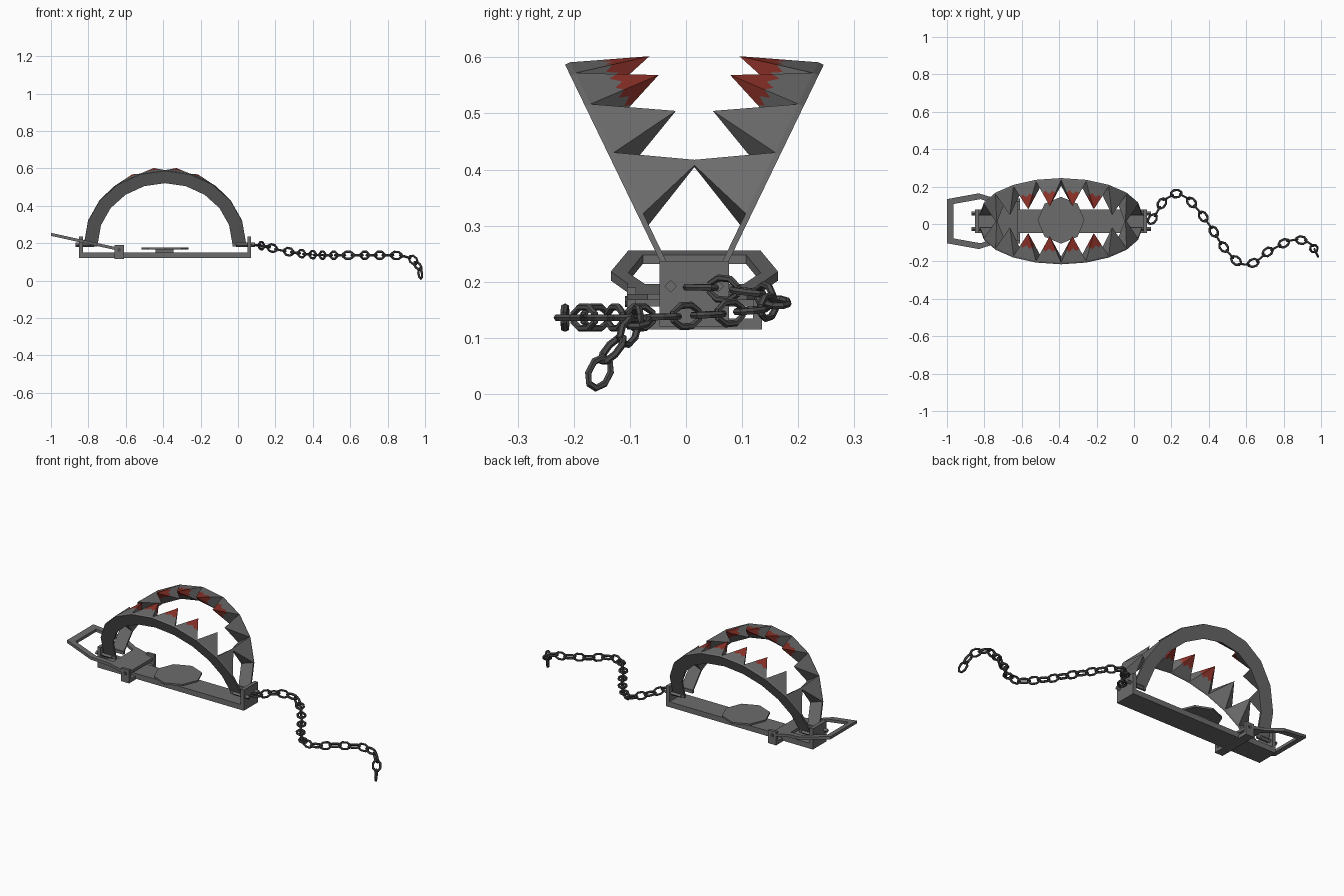
import bpy, bmesh, math
from mathutils import Vector, Matrix

if "Cube" in bpy.data.objects:
    bpy.data.objects.remove(bpy.data.objects["Cube"])

MID = 0.015      # y of the long axis
CX = -0.39       # x of the jaw centre


def material(name, colour):
    m = bpy.data.materials.new(name)
    m.use_nodes = True
    m.diffuse_color = (*colour, 1)
    m.node_tree.nodes["Principled BSDF"].inputs["Base Color"].default_value = (*colour, 1)
    return m


steel = material("steel_grey", (0.15, 0.15, 0.15))
iron = material("dark_iron", (0.07, 0.07, 0.07))
blood = material("dried_red", (0.27, 0.032, 0.022))


def finish(name, bm, *mats):
    bmesh.ops.recalc_face_normals(bm, faces=bm.faces)
    mesh = bpy.data.meshes.new(name)
    bm.to_mesh(mesh)
    bm.free()
    for m in mats:
        mesh.materials.append(m)
    obj = bpy.data.objects.new(name, mesh)
    bpy.context.collection.objects.link(obj)
    return obj


def box(name, x, y, z, mat=steel):
    bm = bmesh.new()
    bmesh.ops.create_cube(bm, size=1)
    for v in bm.verts:
        v.co = [lo + (hi - lo) * (c + 0.5) for c, (lo, hi) in zip(v.co, (x, y, z))]
    return finish(name, bm, mat)


def cylinder(name, radius, depth, sides, matrix, mat=steel):
    bm = bmesh.new()
    bmesh.ops.create_cone(bm, cap_ends=True, segments=sides, radius1=radius,
                          radius2=radius, depth=depth, matrix=matrix)
    return finish(name, bm, mat)


# Base bar with upright end plates
HALF = 0.062
across = (MID - HALF, MID + HALF)
box("base_bar", (-0.85, 0.07), across, (0.12, 0.15))
for side, x in (("right", -0.85), ("left", 0.05)):
    box("end_plate_" + side, (x, x + 0.02), across, (0.12, 0.237))

# Cross bar and its upturned brackets
box("cross_bar", (-0.66, -0.61), (MID - 0.12, MID + 0.12), (0.115, 0.135))
for side, s in (("front", -1), ("back", 1)):
    ys = sorted((MID + s * 0.104, MID + s * 0.12))
    box("bracket_" + side, (-0.66, -0.61), ys, (0.115, 0.19))
    cylinder("bracket_bolt_" + side, 0.01, 0.006, 8,
             Matrix.Translation((-0.635, MID + s * 0.121, 0.165))
             @ Matrix.Rotation(math.pi / 2, 4, 'X'), iron)

# Trigger pan
cylinder("trigger_pan", 0.125, 0.01, 8, Matrix.Translation((CX, MID + 0.005, 0.173)))
box("pan_support", (-0.44, -0.345), (MID - 0.045, MID + 0.045), (0.148, 0.17))


# Sloping spring handle: open loop plus a flat plate
def slope(x):
    return 0.172 - 0.22 * (x + 0.62)


def slab(name, polys):
    bm = bmesh.new()
    for poly in polys:
        bm.faces.new([bm.verts.new((x, MID + y, slope(x))) for x, y in poly])
    bmesh.ops.remove_doubles(bm, verts=bm.verts, dist=0.0005)
    top = bmesh.ops.extrude_face_region(bm, geom=bm.faces[:])
    for v in top["geom"]:
        if isinstance(v, bmesh.types.BMVert):
            v.co.z -= 0.016
    return finish(name, bm, steel)


outer = [(-0.72, 0.115), (-0.83, 0.149), (-1.0, 0.118)]
inner = [(-0.72, 0.085), (-0.82, 0.118), (-0.965, 0.092)]
outer += [(x, -y) for x, y in reversed(outer)]
inner += [(x, -y) for x, y in reversed(inner)]
slab("spring_handle", [(outer[i], outer[i + 1], inner[i + 1], inner[i])
                       for i in range(len(outer) - 1)])
slab("spring_plate", [[(-0.73, -0.12), (-0.62, -0.12), (-0.62, 0.12), (-0.73, 0.12)]])

# Jaws: half rings with ten segments, eight pyramid teeth on each
R_OUT, R_IN, THICK, SEGS = 0.433, 0.36, 0.01, 10
TILT = math.radians(25.8)


def jaw(name, s):
    pivot = Vector((CX, MID + s * 0.042, 0.197))
    up = Vector((0, s * math.sin(TILT), math.cos(TILT)))
    normal = Vector((0, -s * math.cos(TILT), math.sin(TILT)))

    def place(r, angle, depth):
        return pivot + Vector((r * math.cos(angle), 0, 0)) + up * (r * math.sin(angle)) + normal * depth

    # Ring
    bm = bmesh.new()
    loops = []
    for i in range(SEGS + 1):
        a = math.pi * i / SEGS
        loops.append([bm.verts.new(place(r, a, d)) for r, d in
                      ((R_OUT, 0), (R_IN, 0), (R_IN, THICK), (R_OUT, THICK))])
    for p, q in zip(loops, loops[1:]):
        for k in range(4):
            bm.faces.new((p[k], p[k - 1], q[k - 1], q[k]))
    bm.faces.new(loops[0])
    bm.faces.new(loops[-1])
    finish(name + "_jaw", bm, steel)

    # Teeth, the four middle ones with ragged red tips
    bm = bmesh.new()
    for i in range(1, SEGS - 1):
        a, b = math.pi * i / SEGS, math.pi * (i + 1) / SEGS
        base = [place(r, t, THICK) for r, t in ((R_OUT, a), (R_OUT, b), (R_IN, b), (R_IN, a))]
        tip = place(0.386, (a + b) / 2, 0.142)
        red = 3 <= i <= 6
        for k in range(4):
            p, q = base[k - 1], base[k]
            if not red:
                bm.faces.new([bm.verts.new(c) for c in (p, q, tip)])
                continue
            # zigzag border between steel and red
            line = [p.lerp(q, t).lerp(tip, f) for t, f in
                    ((0, 0.5), (0.25, 0.4), (0.5, 0.52), (0.75, 0.38), (1, 0.5))]
            bm.faces.new([bm.verts.new(c) for c in [p, q] + line[::-1]])
            face = bm.faces.new([bm.verts.new(c) for c in line + [tip]])
            face.material_index = 1
    bmesh.ops.remove_doubles(bm, verts=bm.verts, dist=0.0003)
    finish(name + "_teeth", bm, steel, blood)

    # Feet and hinge pins through the end plates
    for side, e in (("right", -1), ("left", 1)):
        xs = sorted((CX + e * R_IN, CX + e * R_OUT))
        ys = sorted((pivot.y, pivot.y - s * 0.012))
        box(f"{name}_jaw_foot_{side}", xs, ys, (0.183, 0.2))
        cylinder(f"{name}_hinge_pin_{side}", 0.011, 0.1, 4,
                 Matrix.Translation((CX + e * 0.43, pivot.y, 0.192))
                 @ Matrix.Rotation(math.pi / 2, 4, 'Y'))


jaw("front", -1)
jaw("back", 1)

# Chain: links laid along a path, each turned a quarter from the last
path = [Vector(p) for p in (
    (0.075, 0.0, 0.19), (0.11, 0.04, 0.19), (0.16, 0.13, 0.18), (0.227, 0.163, 0.163),
    (0.286, 0.14, 0.152), (0.35, 0.067, 0.143), (0.414, -0.02, 0.138), (0.468, -0.11, 0.136),
    (0.537, -0.19, 0.136), (0.58, -0.217, 0.136), (0.65, -0.206, 0.136), (0.71, -0.152, 0.136),
    (0.778, -0.115, 0.136), (0.83, -0.088, 0.136), (0.885, -0.083, 0.132), (0.935, -0.1, 0.113),
    (0.965, -0.135, 0.075), (0.982, -0.17, 0.008))]
lengths = [(q - p).length for p, q in zip(path, path[1:])]
total = sum(lengths)


def along(d):
    d = min(max(d, 0), total)
    for p, q, n in zip(path, path[1:], lengths):
        if d <= n:
            return p.lerp(q, d / n)
        d -= n
    return path[-1].copy()


def add_link(bm, matrix, length=0.07, width=0.052, wire=0.0065):
    rings = []
    for i in range(8):
        a = math.tau * (i + 0.5) / 8
        out = Vector((math.cos(a), math.sin(a), 0))
        centre = Vector((out.x * (length / 2 - wire), out.y * (width / 2 - wire), 0)) * 1.05
        rings.append([bm.verts.new(matrix @ (centre + out * wire * math.cos(t)
                                             + Vector((0, 0, wire * math.sin(t)))))
                      for t in (math.tau * j / 6 for j in range(6))])
    for i in range(8):
        p, q = rings[i - 1], rings[i]
        for j in range(6):
            bm.faces.new((p[j - 1], p[j], q[j], q[j - 1]))


bm = bmesh.new()
count = round((total - 0.02) / 0.049)
pitch = (total - 0.07) / (count - 1)
for i in range(count):
    d = 0.035 + i * pitch
    ahead = (along(d + 0.03) - along(d - 0.03)).normalized()
    flat = Vector((0, 0, 1)).cross(ahead).normalized()
    frame = Matrix((ahead, flat, ahead.cross(flat))).transposed().to_4x4()
    add_link(bm, Matrix.Translation(along(d)) @ frame
             @ Matrix.Rotation(math.pi / 2 * (i % 2), 4, 'X'))
finish("chain", bm, iron)
